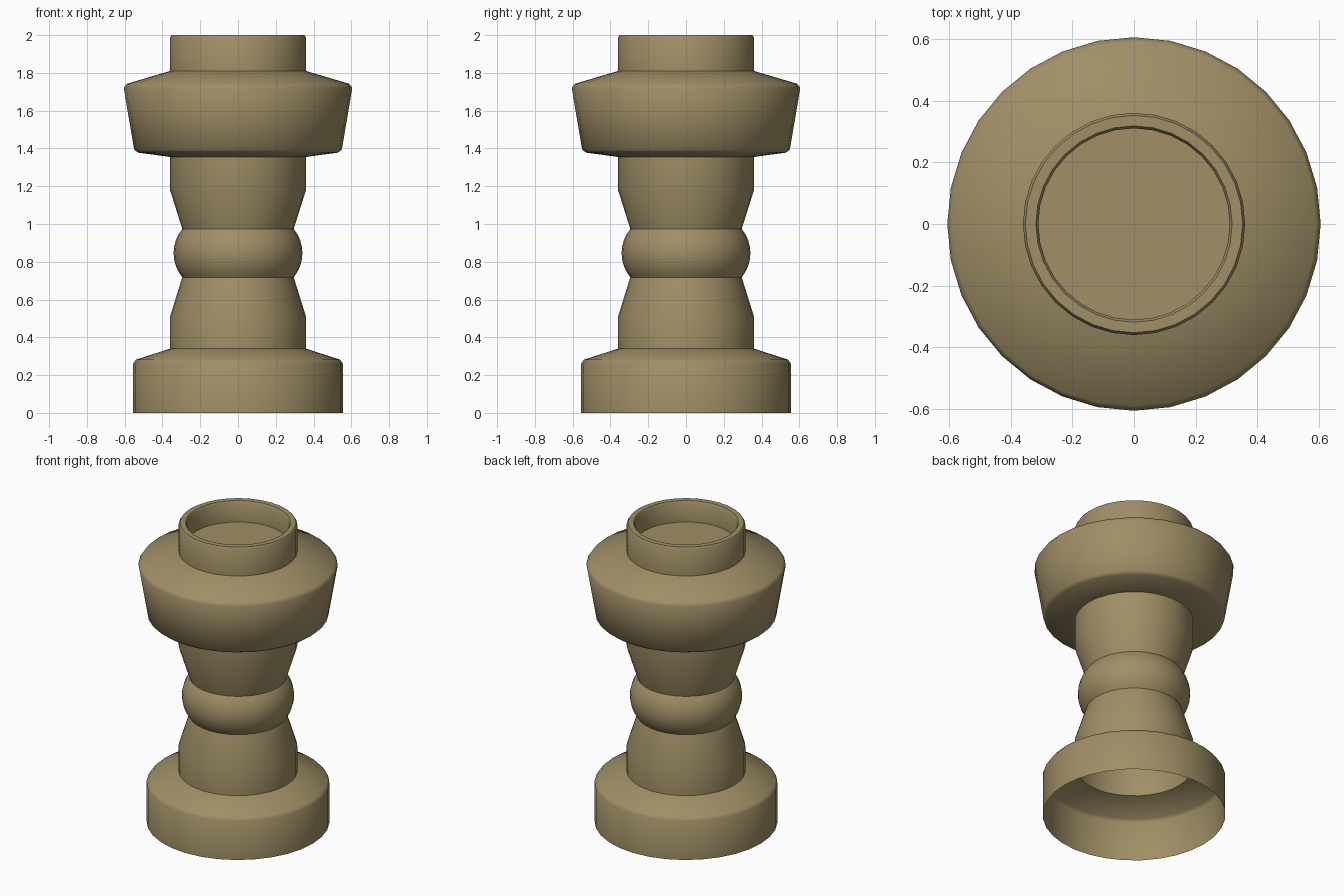
import bpy, bmesh, math

if "Cube" in bpy.data.objects:
    bpy.data.objects.remove(bpy.data.objects["Cube"])

SIDES = 32
mat = bpy.data.materials.new("dull brass")
mat.diffuse_color = (0.35, 0.275, 0.135, 1)
mat.use_nodes = True
mat.node_tree.nodes["Principled BSDF"].inputs["Base Color"].default_value = mat.diffuse_color


def lathe(name, profile, cap_end=False):
    """Spin a (radius, height) profile around z; listed so that normals face outwards."""
    bm = bmesh.new()
    rings = []
    for r, z in profile:
        rings.append([bm.verts.new((r * math.cos(2 * math.pi * i / SIDES),
                                    r * math.sin(2 * math.pi * i / SIDES), z))
                      for i in range(SIDES)])
    for a, b in zip(rings, rings[1:]):
        for i in range(SIDES):
            j = (i + 1) % SIDES
            bm.faces.new((a[i], a[j], b[j], b[i]))
    if cap_end:
        bm.faces.new(rings[-1])
    me = bpy.data.meshes.new(name)
    bm.to_mesh(me)
    bm.free()
    me.materials.append(mat)
    ob = bpy.data.objects.new(name, me)
    bpy.context.collection.objects.link(ob)
    bpy.ops.object.select_all(action='DESELECT')
    ob.select_set(True)
    bpy.context.view_layer.objects.active = ob
    bpy.ops.object.shade_smooth_by_angle(angle=math.radians(50))
    return ob


# Open-bottomed base with a sloping shoulder
lathe("base", [(0.555, 0), (0.555, 0.262), (0.54, 0.282), (0.36, 0.34)])

# Lower stem narrowing to the waist
lathe("lower_stem", [(0.36, 0.34), (0.36, 0.51), (0.295, 0.718)])

# Rounded bead at the waist (circular arc)
half, sag = 0.128, 0.046
rad = (half ** 2 + sag ** 2) / (2 * sag)
sweep = math.asin(half / rad)
bead = [(0.295 + sag - rad + rad * math.cos(t), 0.846 + rad * math.sin(t))
        for t in (sweep * (k / 4 - 1) for k in range(9))]
lathe("waist_bead", bead)

# Upper stem widening to the collar
lathe("upper_stem", [(0.295, 0.974), (0.36, 1.18), (0.36, 1.355)])

# Flared collar
lathe("collar", [(0.36, 1.355), (0.53, 1.378), (0.55, 1.394),
                 (0.605, 1.72), (0.59, 1.742), (0.36, 1.81)])

# Top neck with rounded lip and recessed floor
lathe("neck", [(0.36, 1.81), (0.36, 1.988), (0.352, 2.0),
               (0.318, 2.0), (0.31, 1.988), (0.31, 1.86)], cap_end=True)
